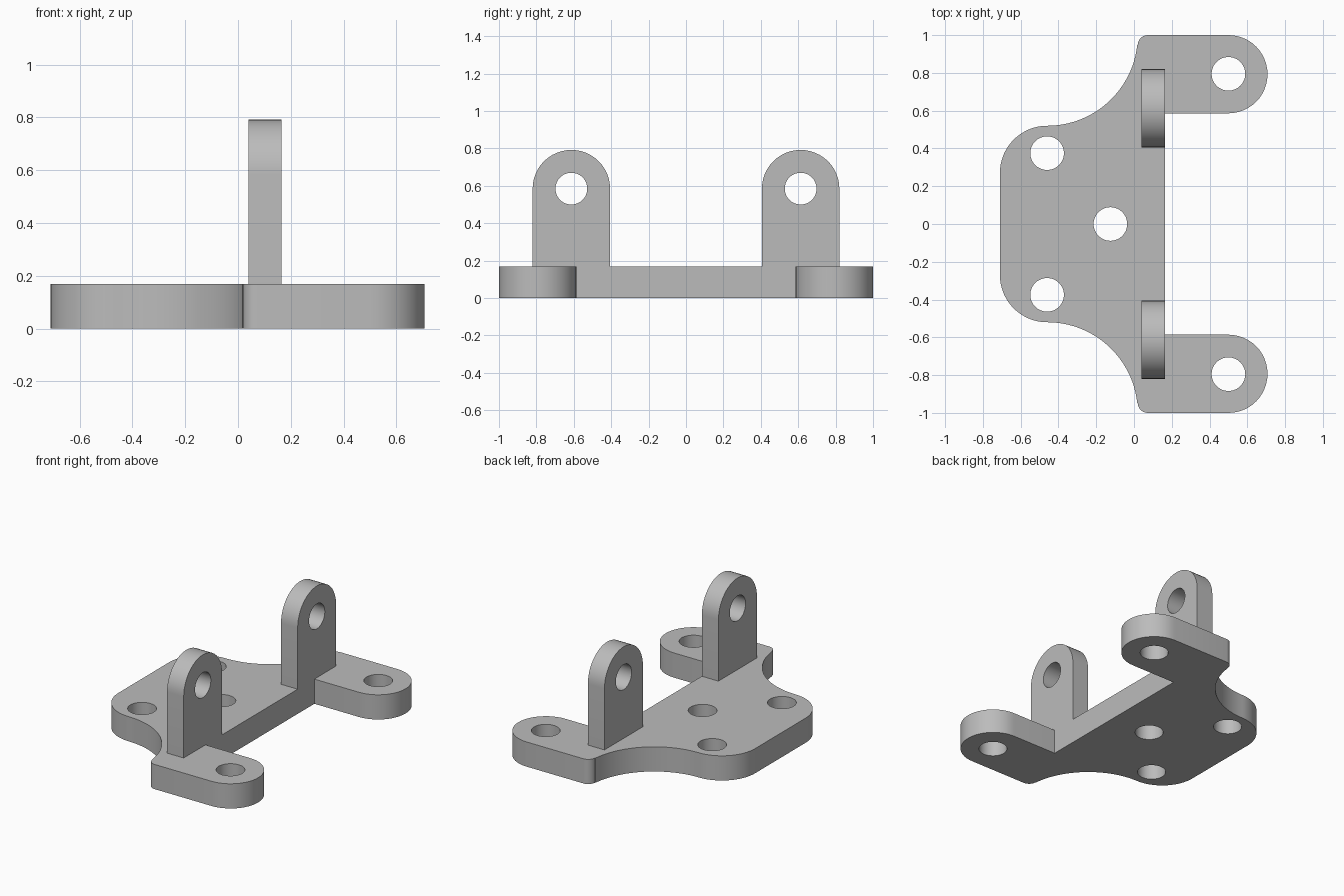
import bpy, bmesh
from math import sin, cos, radians
from mathutils import Matrix

if "Cube" in bpy.data.objects:
    bpy.data.objects.remove(bpy.data.objects["Cube"])

grey = bpy.data.materials.new("machined grey")
grey.use_nodes = True
COLOUR = (0.5, 0.5, 0.5, 1)
grey.diffuse_color = COLOUR
grey.node_tree.nodes["Principled BSDF"].inputs["Base Color"].default_value = COLOUR

THICK = 0.168      # plate thickness
EDGE = 0.165       # right edge of the plate and lugs
LUG_R = 0.207      # rounded end radius of arms and lugs


def arc(cx, cy, r, start, end, n=24):
    angles = [radians(start + (end - start) * i / n) for i in range(n + 1)]
    return [(cx + r * cos(a), cy + r * sin(a)) for a in angles]


def circle(cx, cy, r):
    return arc(cx, cy, r, 0, 360, 48)[:-1]


def extruded(name, loops, depth, matrix):
    """Outline with holes, filled and extruded from local z = 0 to depth."""
    curve = bpy.data.curves.new(name, "CURVE")
    curve.dimensions = "2D"
    curve.fill_mode = "BOTH"
    curve.extrude = depth / 2
    for loop in loops:
        spline = curve.splines.new("POLY")
        spline.points.add(len(loop) - 1)
        for point, (x, y) in zip(spline.points, loop):
            point.co = (x, y, 0, 1)
        spline.use_cyclic_u = True
    obj = bpy.data.objects.new(name, curve)
    bpy.context.collection.objects.link(obj)
    bpy.ops.object.select_all(action="DESELECT")
    obj.select_set(True)
    bpy.context.view_layer.objects.active = obj
    bpy.ops.object.convert(target="MESH")
    obj = bpy.context.object
    # Weld caps to walls and place the solid
    bm = bmesh.new()
    bm.from_mesh(obj.data)
    bmesh.ops.remove_doubles(bm, verts=bm.verts, dist=0.0001)
    bm.transform(matrix @ Matrix.Translation((0, 0, depth / 2)))
    bmesh.ops.recalc_face_normals(bm, faces=bm.faces)
    bm.to_mesh(obj.data)
    bm.free()
    obj.data.materials.clear()
    obj.data.materials.append(grey)
    bpy.ops.object.shade_smooth_by_angle(angle=radians(30))
    return obj


# Base plate: half outline from the arm notch round to the left edge, mirrored
half = [(EDGE, 0.586)]
half += arc(0.5, 0.793, LUG_R, -90, 90)            # arm end
half += arc(0.073, 0.947, 0.053, 90, 177, 8)       # small outer corner
half += arc(-0.46, 1.0, 0.48, -6, -90)             # concave flank
half += arc(-0.46, 0.27, 0.25, 90, 180)[1:]        # rear corner
outline = half + [(x, -y) for x, y in reversed(half)]

hole_centres = [(-0.125, 0)]
for side in (1, -1):
    hole_centres += [(-0.46, side * 0.375), (0.5, side * 0.795)]
holes = [circle(x, y, 0.089) for x, y in hole_centres]
extruded("base_plate", [outline, *holes], THICK, Matrix())

# Upright lugs: profile in the y-z plane, extruded along x
upright = Matrix(((0, 0, 1, 0.04), (1, 0, 0, 0), (0, 1, 0, 0), (0, 0, 0, 1)))
for name, side in (("front_lug", -1), ("back_lug", 1)):
    y = side * 0.613
    profile = [(y - LUG_R, THICK), (y + LUG_R, THICK)] + arc(y, 0.585, LUG_R, 0, 180)
    extruded(name, [profile, circle(y, 0.585, 0.085)], EDGE - 0.04, upright)
